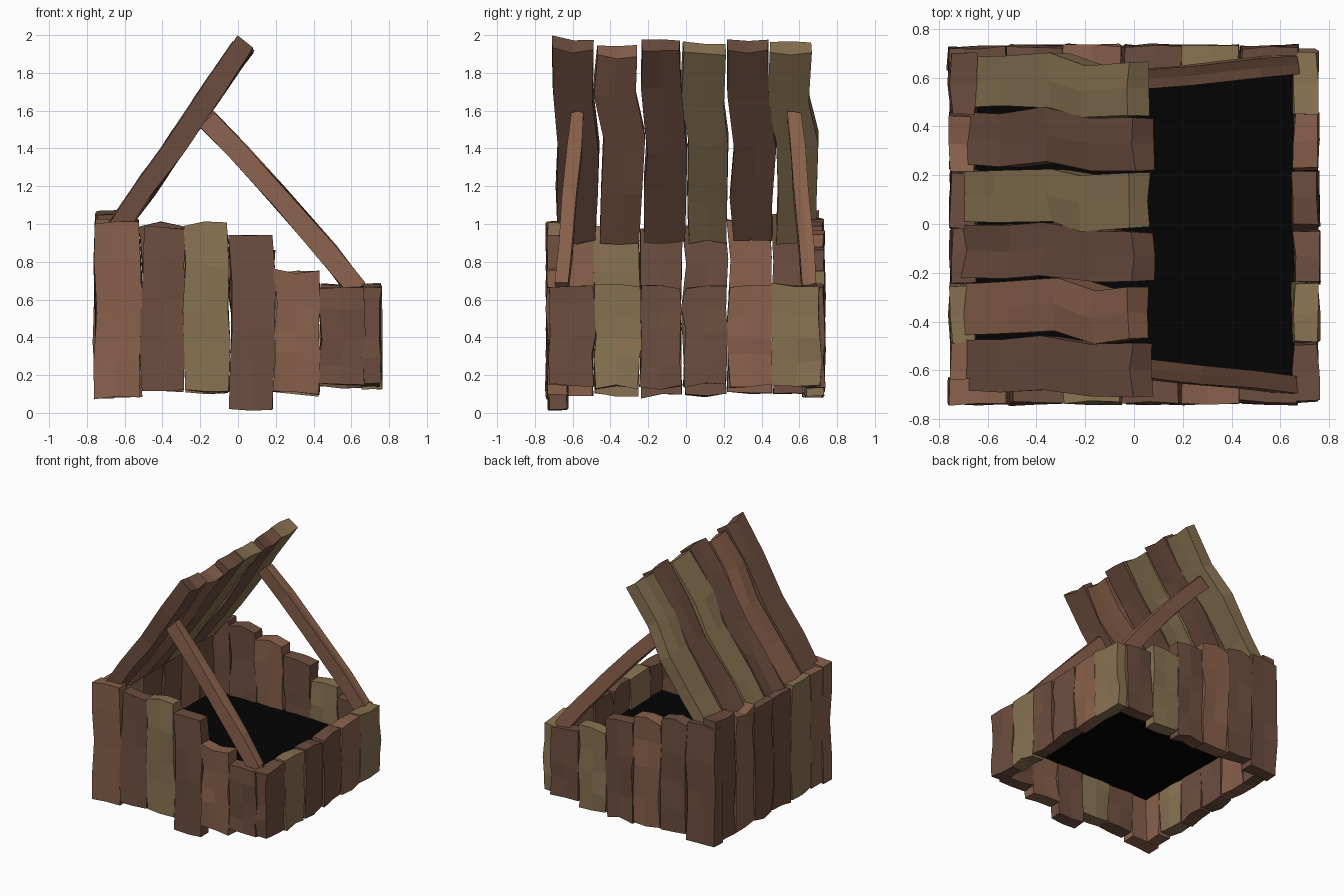
import bpy, bmesh, random
from mathutils import Vector

if "Cube" in bpy.data.objects:
    bpy.data.objects.remove(bpy.data.objects["Cube"])

random.seed(7)
COLS = {'D': (.155, .076, .05), 'L': (.25, .118, .072), 'O': (.25, .17, .085), 'K': (.001, .001, .001)}
MATS = {}
for key, label in zip('DLOK', ('dark_wood', 'light_wood', 'olive_wood', 'black')):
    MATS[key] = bpy.data.materials.new(label)
    MATS[key].diffuse_color = (*COLS[key], 1)


def finish(name, bm, col):
    bmesh.ops.recalc_face_normals(bm, faces=bm.faces)
    me = bpy.data.meshes.new(name)
    bm.to_mesh(me)
    bm.free()
    me.materials.append(MATS[col])
    bpy.context.collection.objects.link(bpy.data.objects.new(name, me))


def plank(name, a, b, across, width, thick, col, sway=(0, 0, 0, 0, 0), bow=0, jit=.016):
    """Rough hewn plank from a to b: five rings of six points, randomly nudged."""
    a, b, across = Vector(a), Vector(b), Vector(across)
    d = (b - a).normalized()
    n = d.cross(across).normalized()
    r = lambda s: random.uniform(-s, s)
    bm = bmesh.new()
    rings = []
    for i, s in enumerate(sway):
        t = i / 4
        if 0 < i < 4:
            t += r(.06)
        c = a.lerp(b, t) + across * (s + r(jit * .6)) + n * (r(jit * .4) + bow * 4 * t * (1 - t))
        w = width / 2 + r(jit * .4)
        tilt = [r(jit) for _ in range(3)]
        ring = []
        for u, v in ((-1, -1), (0, -1), (1, -1), (1, 1), (0, 1), (-1, 1)):
            ring.append(bm.verts.new(c + across * (u * w + r(jit * .3))
                                     + n * (v * thick / 2 + r(jit * .5))
                                     + d * (tilt[u + 1] + r(jit * .3))))
        rings.append(ring)
    for p, q in zip(rings, rings[1:]):
        for k in range(6):
            bm.faces.new((p[k], p[(k + 1) % 6], q[(k + 1) % 6], q[k]))
    for e in (rings[0], rings[-1]):
        bm.faces.new((e[0], e[1], e[4], e[5]))
        bm.faces.new((e[1], e[2], e[3], e[4]))
    finish(name, bm, col)


def wall(name, axis, offset, edges, bottoms, tops, cols):
    """Row of upright planks along x or y."""
    for i, col in enumerate(cols):
        lo, hi = edges[i], edges[i + 1]
        m = (lo + hi) / 2
        x, y = (m, offset) if axis == 'x' else (offset, m)
        plank(f"{name}_plank_{i + 1}", (x, y, bottoms[i]), (x, y, tops[i]),
              (1, 0, 0) if axis == 'x' else (0, 1, 0), hi - lo - .005, .1, col)


# Four walls: front and back step down toward the right
XE = (-.755, -.515, -.285, -.045, .19, .43, .675)
YE = (-.725, -.485, -.24, -.015, .22, .455, .71)
wall('front_wall', 'x', -.683, XE, (.09, .13, .11, .025, .11, .15), (1.01, .99, 1.0, .935, .75, .67), 'LDODLD')
wall('back_wall', 'x', .678, XE, (.09, .12, .11, .1, .1, .14), (1.02, 1.0, .95, .87, .75, .67), 'DDLDOD')
wall('right_wall', 'y', .703, YE, (.145, .14, .14, .14, .14, .145), (.67,) * 6, 'DODDLO')
wall('left_wall', 'y', -.703, YE, (.09, .1, .09, .1, .1, .09), (1.0, 1.0, .98, .99, 1.01, 1.06), 'LODDLD')

# Black floor inside the box
bm = bmesh.new()
bm.faces.new([bm.verts.new((sx * .68, sy * .66, .44)) for sx, sy in ((-1, -1), (1, -1), (1, 1), (-1, 1))])
finish('black_floor', bm, 'K')

# Slanted lid of six swaying planks, ends alternating slightly in length
for i, col in enumerate('DLDODO'):
    y = -.59 + .23 * i
    e = (.015, -.005)[i % 2]
    plank(f"lid_plank_{i + 1}", (-.67, y, .93), (.025 + e, y, 1.93 + e * 1.4), (0, 1, 0), .212, .105, col,
          (.018, .02, .028, -.012, -.012), jit=.017)

# Two props holding the lid open, bowed upward
for name, s in (('front_prop', -1), ('back_prop', 1)):
    plank(name, (-.165, s * .58, 1.555), (.635, s * .655, .65), (0, 1, 0), .075, .105, 'L',
          bow=.018, jit=.01)

for m in bpy.data.materials:
    if m.users and not m.is_grease_pencil:
        m.use_nodes = True
        m.node_tree.nodes["Principled BSDF"].inputs["Base Color"].default_value = m.diffuse_color
